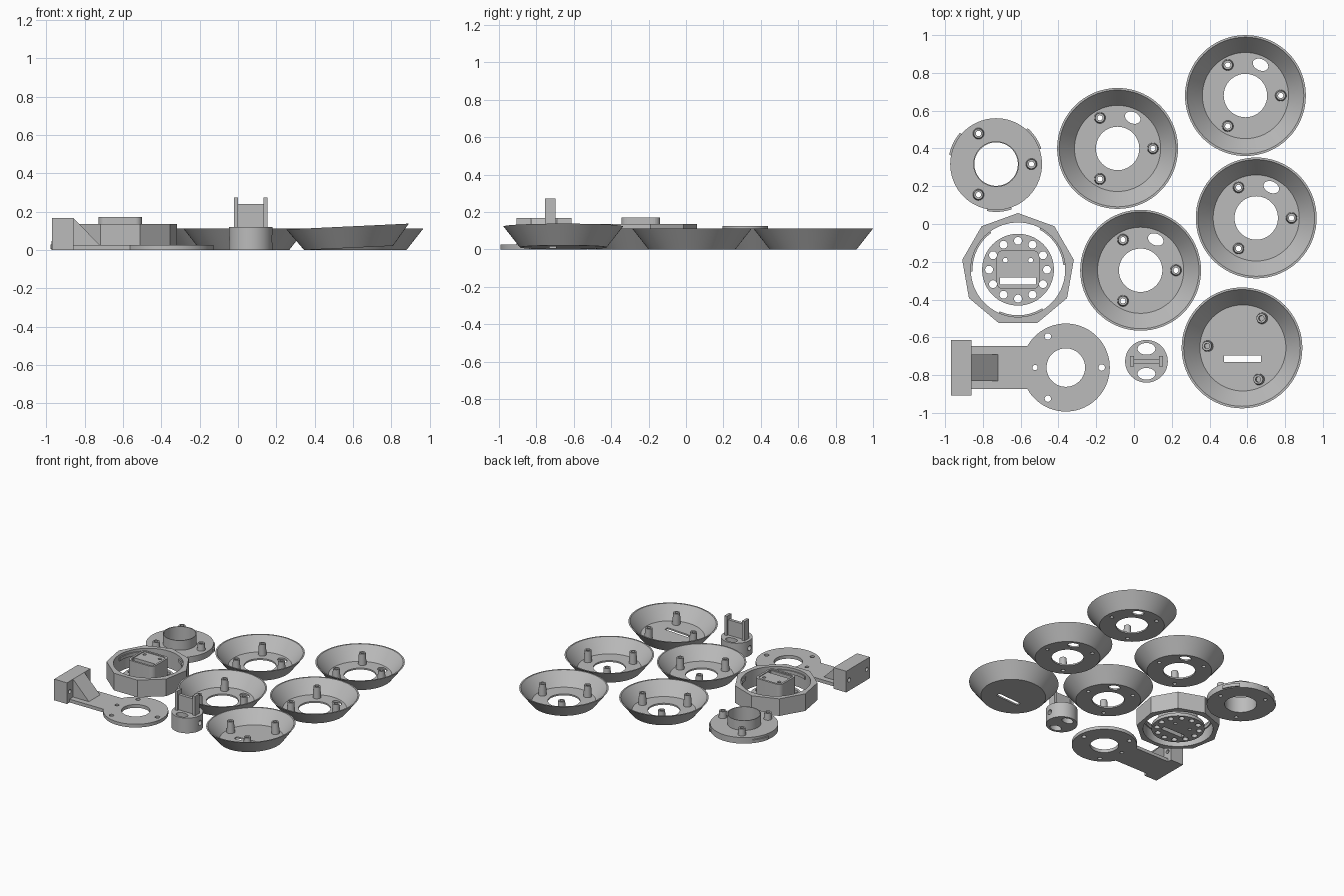
import bpy, bmesh
from math import sin, cos, pi, radians
from mathutils import Matrix

if "Cube" in bpy.data.objects:
    bpy.data.objects.remove(bpy.data.objects["Cube"])

grey = bpy.data.materials.new("plain_grey")
grey.use_nodes = True
COLOR = (0.5, 0.5, 0.5, 1)
grey.diffuse_color = COLOR
grey.node_tree.nodes["Principled BSDF"].inputs["Base Color"].default_value = COLOR


def finish(bm, name):
    bmesh.ops.recalc_face_normals(bm, faces=bm.faces)
    mesh = bpy.data.meshes.new(name)
    bm.to_mesh(mesh)
    bm.free()
    mesh.materials.append(grey)
    ob = bpy.data.objects.new(name, mesh)
    bpy.context.collection.objects.link(ob)
    return ob


def prism(name, pts, z0, z1):
    """Extrude a flat outline between two heights."""
    bm = bmesh.new()
    low = [bm.verts.new((x, y, z0)) for x, y in pts]
    top = [bm.verts.new((x, y, z1)) for x, y in pts]
    bm.faces.new(low[::-1])
    bm.faces.new(top)
    n = len(pts)
    for i in range(n):
        j = (i + 1) % n
        bm.faces.new((low[i], low[j], top[j], top[i]))
    return finish(bm, name)


def lathe(name, profile, seg=72):
    """Spin a closed (radius, height) loop about z."""
    bm = bmesh.new()
    rings = []
    for r, z in profile:
        if r == 0:
            rings.append([bm.verts.new((0, 0, z))] * seg)
        else:
            rings.append([bm.verts.new((r * cos(2 * pi * i / seg), r * sin(2 * pi * i / seg), z))
                          for i in range(seg)])
    for k, a in enumerate(rings):
        b = rings[(k + 1) % len(rings)]
        for i in range(seg):
            j = (i + 1) % seg
            quad = list(dict.fromkeys((a[i], a[j], b[j], b[i])))
            if len(quad) > 2:
                bm.faces.new(quad)
    return finish(bm, name)


def oval(x, y, rx, ry=None, rot=0, n=32):
    ry = ry or rx
    c, s = cos(radians(rot)), sin(radians(rot))
    pts = [(rx * cos(2 * pi * i / n), ry * sin(2 * pi * i / n)) for i in range(n)]
    return [(x + c * u - s * v, y + s * u + c * v) for u, v in pts]


def rect(x0, x1, y0, y1):
    return [(x0, y0), (x1, y0), (x1, y1), (x0, y1)]


def round_rect(hx, hy, r):
    return [(sx * (hx - r) + r * cos(radians(q + a)), sy * (hy - r) + r * sin(radians(q + a)))
            for sx, sy, q in ((1, 1, 0), (-1, 1, 90), (-1, -1, 180), (1, -1, 270))
            for a in range(0, 91, 15)]


def arc(r0, r1, mid, half, n=10):
    angles = [radians(mid - half + 2 * half * i / n) for i in range(n + 1)]
    return ([(r1 * cos(a), r1 * sin(a)) for a in angles]
            + [(r0 * cos(a), r0 * sin(a)) for a in reversed(angles)])


def polar(r, deg):
    return r * cos(radians(deg)), r * sin(radians(deg))


def activate(ob):
    bpy.ops.object.select_all(action='DESELECT')
    ob.select_set(True)
    bpy.context.view_layer.objects.active = ob


def combine(ob, other, op):
    mod = ob.modifiers.new(op, 'BOOLEAN')
    mod.operation, mod.object, mod.solver = op, other, 'EXACT'
    activate(ob)
    bpy.ops.object.modifier_apply(modifier=mod.name)
    bpy.data.objects.remove(other)


def cut(ob, pts, z0=-0.1, z1=0.5):
    combine(ob, prism("cutter", pts, z0, z1), 'DIFFERENCE')


def cut_x(ob, y, z, r):
    """Round hole along the x axis."""
    c = prism("cutter", oval(0, 0, r), -2, 2)
    c.matrix_world = Matrix.Translation((0, y, z)) @ Matrix.Rotation(pi / 2, 4, 'Y')
    bpy.context.view_layer.update()
    combine(ob, c, 'DIFFERENCE')


def place(parts, loc, rot=(0, 0, 0)):
    """Join pieces, smooth round walls and set the part down."""
    activate(parts[0])
    for p in parts:
        p.select_set(True)
    if len(parts) > 1:
        bpy.ops.object.join()
    bpy.ops.object.shade_smooth_by_angle(angle=radians(25))
    parts[0].location, parts[0].rotation_euler = loc, rot
    return parts[0]


def posts(z0, angles):
    out = []
    for a in angles:
        p = lathe("post", [(0.03, z0), (0.025, 0.1), (0.014, 0.1), (0.014, z0)], 24)
        p.data.transform(Matrix.Translation((*polar(0.187, a), 0)))
        out.append(p)
    return out


THIRDS = (0, 120, 240)
BOWL = [(0, 0), (0.232, 0), (0.32, 0.112), (0.309, 0.112), (0.228, 0.012), (0, 0.012)]

# Four open bowls sharing one mesh
bowl = lathe("bowl_1", BOWL)
cut(bowl, oval(0, 0, 0.115, n=64))
cut(bowl, oval(0.08, 0.163, 0.043, 0.03, -25))
for a in THIRDS:
    cut(bowl, oval(*polar(0.187, a), 0.014, n=24))
place([bowl] + posts(0.01, THIRDS), (0.59, 0.68, 0))
for i, (x, y) in enumerate([(-0.087, 0.4), (0.647, 0.032), (0.035, -0.245)]):
    twin = bpy.data.objects.new(f"bowl_{i + 2}", bowl.data)
    twin.location = (x, y, 0)
    bpy.context.collection.objects.link(twin)

# Slotted bowl, slightly tipped
slotted = lathe("slotted_bowl", BOWL)
cut(slotted, rect(-0.1, 0.095, -0.075, -0.04))
place([slotted] + posts(0.01, (57, 177, 297)), (0.577, -0.656, 0.011), (0, radians(-2.7), 0))

# Collar ring with posts and locking tabs
collar = lathe("collar_ring", [(0.115, 0), (0.243, 0), (0.243, 0.048), (0.121, 0.048),
                               (0.121, 0.125), (0.115, 0.125)])
for a in THIRDS:
    cut(collar, oval(*polar(0.187, a), 0.014, n=24))
tabs = [prism("tab", arc(0.235, 0.253, a, 15), 0.005, 0.03) for a in (34, 154, 274)]
place([collar] + posts(0.046, THIRDS) + tabs, (-0.73, 0.317, 0))

# Nine-sided housing ring with inner locking lips
HOUSING = (-0.614, -0.242, 0)
ring = prism("housing_ring", oval(0, 0, 0.3, rot=90, n=9), 0, 0.135)
cut(ring, oval(0, 0, 0.25, n=72))
lips = [prism("lip", arc(0.241, 0.252, a, 28), 0.09, 0.115) for a in (34, 154, 274)]
place([ring] + lips, HOUSING)

# Vented disc with raised central box
disc = prism("vented_disc", oval(0, 0, 0.19, n=72), 0, 0.025)
combine(disc, prism("box", round_rect(0.113, 0.103, 0.035), 0.01, 0.172), 'UNION')
cut(disc, round_rect(0.097, 0.087, 0.025), 0.166, 0.3)
for a in range(0, 360, 30):
    cut(disc, oval(*polar(0.153, a), 0.021, n=24))
for x in (-0.067, 0.067):
    cut(disc, oval(x, 0.05, 0.013, n=20))
cut(disc, rect(-0.095, 0.095, -0.077, -0.04))
place([disc], HOUSING)

# Mounting bracket: round plate, arm, end block and gusset
arm = [(-0.5, 0.114), (-0.5, -0.114)]
plate = prism("bracket", [polar(0.233, -150.7 + 301.4 * i / 60) for i in range(61)] + arm, 0, 0.026)
combine(plate, prism("block", rect(-0.609, -0.498, -0.147, 0.147), 0, 0.167), 'UNION')
gusset = prism("gusset", [(-0.51, 0.01), (-0.36, 0.01), (-0.36, 0.026), (-0.498, 0.167), (-0.51, 0.167)],
               -0.07, 0.07)
gusset.data.transform(Matrix.Rotation(pi / 2, 4, 'X'))
combine(plate, gusset, 'UNION')
cut(plate, oval(0, 0, 0.102, n=48))
for r, a, size in ((0.19, 0, 0.017), (0.19, 120, 0.017), (0.19, 240, 0.017), (0.163, 180, 0.014)):
    cut(plate, oval(*polar(r, a), size, n=20))
for y in (-0.11, 0.11):
    cut_x(plate, y, 0.085, 0.016)
place([plate], (-0.361, -0.76, 0))

# Small fork holder: round base, two prongs and a web
fork = prism("fork_holder", oval(0, 0, 0.113, n=48), 0, 0.12)
for y in (-0.066, 0.066):
    cut(fork, oval(0, y, 0.047, 0.031))
cut_x(fork, 0, 0.06, 0.02)
prongs = [prism("prong", rect(x - 0.011, x + 0.011, -0.028, 0.028), 0.11, 0.273) for x in (-0.077, 0.077)]
web = prism("web", rect(-0.07, 0.07, -0.012, 0.012), 0.11, 0.24)
place([fork, web] + prongs, (0.066, -0.727, 0))
